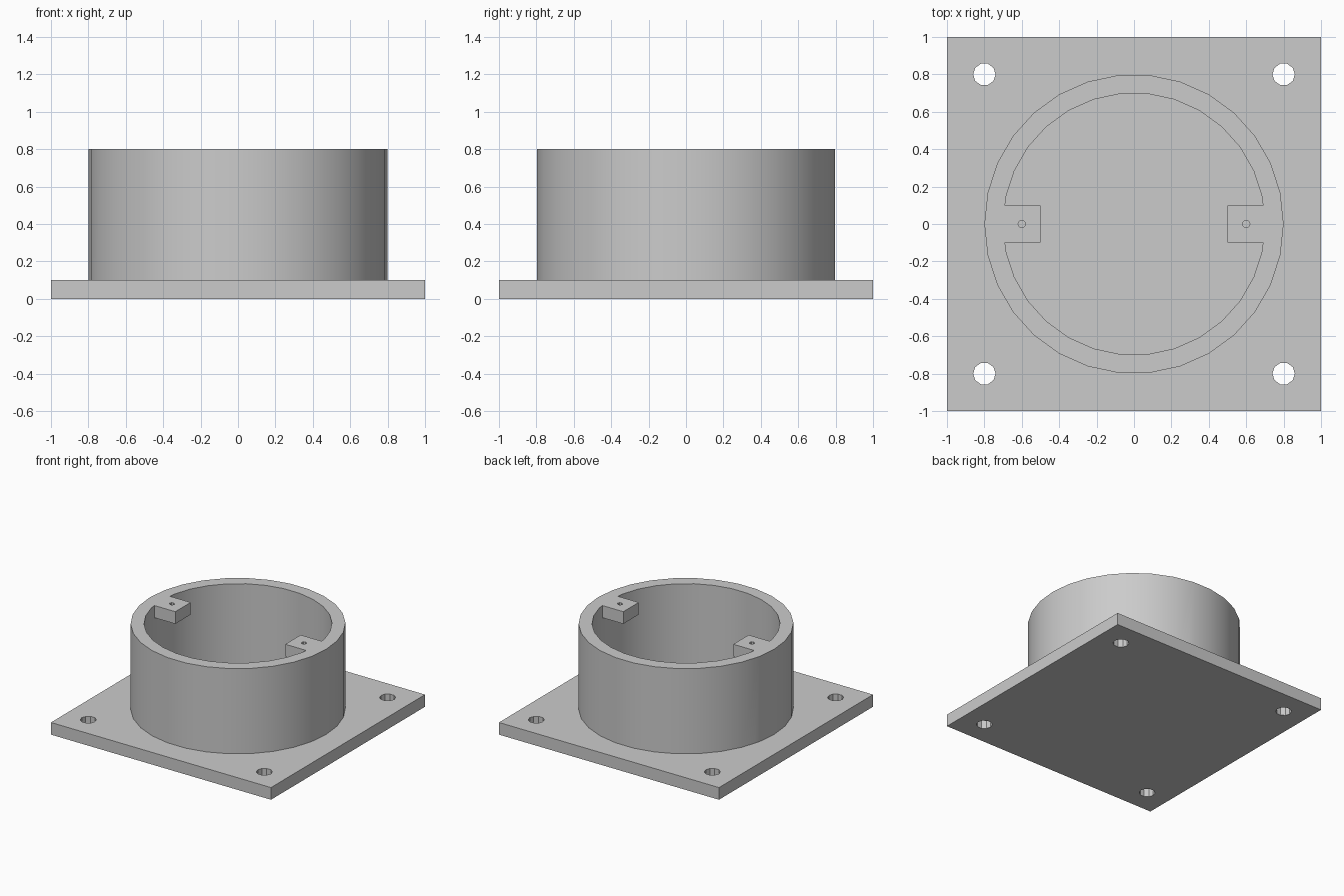
import bpy
import math

if "Cube" in bpy.data.objects:
    bpy.data.objects.remove(bpy.data.objects["Cube"], do_unlink=True)

# One plain grey for the whole part
grey = bpy.data.materials.new("light grey")
grey.use_nodes = True
colour = (0.6, 0.6, 0.6, 1)
grey.diffuse_color = colour
grey.node_tree.nodes["Principled BSDF"].inputs["Base Color"].default_value = colour


def cylinder(name, radius, sides, bottom, top, x=0, y=0):
    bpy.ops.mesh.primitive_cylinder_add(vertices=sides, radius=radius, depth=top - bottom,
                                        location=(x, y, (bottom + top) / 2),
                                        rotation=(0, 0, math.pi / 2))
    obj = bpy.context.object
    obj.name = name
    return obj


def box(name, low, high):
    bpy.ops.mesh.primitive_cube_add(size=1, location=[(a + b) / 2 for a, b in zip(low, high)])
    obj = bpy.context.object
    obj.name = name
    obj.scale = [b - a for a, b in zip(low, high)]
    bpy.ops.object.transform_apply(location=False, rotation=False, scale=True)
    return obj


def combine(target, tool, operation):
    """Apply a boolean and discard the tool object."""
    mod = target.modifiers.new(operation.lower(), "BOOLEAN")
    mod.operation = operation
    mod.solver = "EXACT"
    mod.object = tool
    bpy.ops.object.select_all(action="DESELECT")
    bpy.context.view_layer.objects.active = target
    target.select_set(True)
    bpy.ops.object.modifier_apply(modifier=mod.name)
    bpy.data.objects.remove(tool, do_unlink=True)


# Round wall, sunk a little into the base plate
wall = cylinder("round_wall", 0.8, 30, 0.05, 0.8)
combine(wall, cylinder("bore", 0.7, 30, 0, 0.9), "DIFFERENCE")

# Screw tabs flush with the rim, each with a small hole
for side in (-1, 1):
    xs = sorted((side * 0.5, side * 0.75))
    combine(wall, box("screw_tab", (xs[0], -0.1, 0.7), (xs[1], 0.1, 0.8)), "UNION")
    combine(wall, cylinder("screw_hole", 0.02, 8, 0.65, 0.85, side * 0.6), "DIFFERENCE")

# Square base plate with four mounting holes
housing = box("flanged_housing", (-1, -1, 0), (1, 1, 0.1))
for x in (-0.8, 0.8):
    for y in (-0.8, 0.8):
        combine(housing, cylinder("mounting_hole", 0.06, 10, -0.1, 0.2, x, y), "DIFFERENCE")
combine(housing, wall, "UNION")

# Smooth round walls, crisp edges elsewhere
housing.data.materials.clear()
housing.data.materials.append(grey)
for face in housing.data.polygons:
    face.material_index = 0
bpy.ops.object.select_all(action="DESELECT")
housing.select_set(True)
bpy.context.view_layer.objects.active = housing
bpy.ops.object.shade_smooth_by_angle(angle=math.radians(30))
